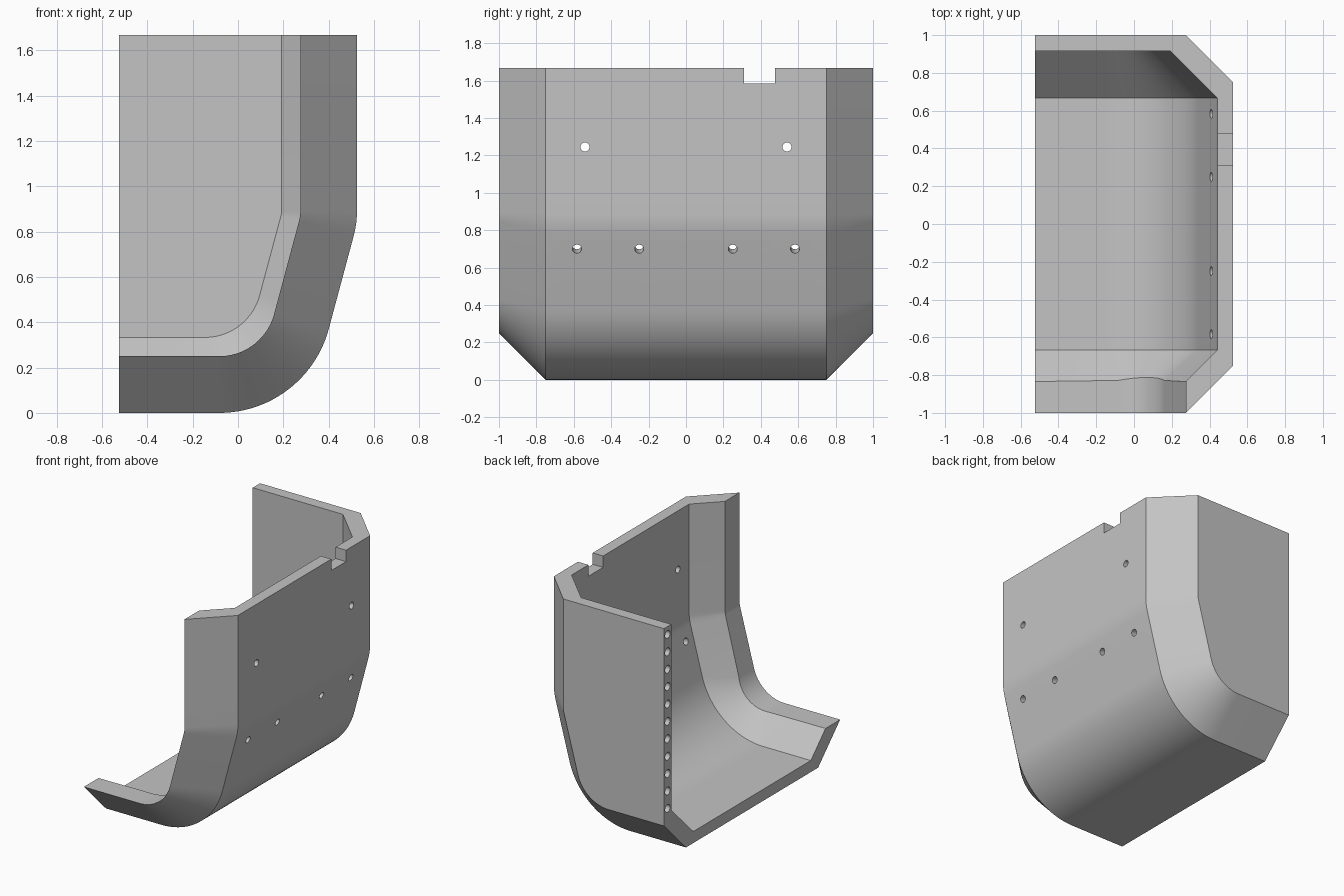
import bpy, bmesh
from math import sin, cos, atan2, radians
from mathutils import Vector, Matrix

cube = bpy.data.objects.get("Cube")
if cube:
    bpy.data.objects.remove(cube)

HALF, TOP, WALL, CHAMFER = 0.525, 1.667, 0.083, 0.25
TILT = radians(75)           # slope of the lower side panel
SLOPE = 0.291                # distance of the sloped plane from the origin
BEND = 0.42                  # radius of the upper bend
OUT_R, IN_R = 0.5, 0.583     # floor fillet radius plus offset, outside and inside


def fillet_centre(r):
    return Vector(((SLOPE - r + r * cos(TILT)) / sin(TILT), r))


def profile(offset, total):
    """Floor, fillet, slope, bend and upright, moved inward by offset."""
    c, r = fillet_centre(total), total - offset
    bx = HALF - BEND
    bend = Vector((bx, (bx * sin(TILT) - SLOPE + BEND) / cos(TILT)))
    pts = [Vector((-HALF, offset))]
    for i in range(25):
        a = TILT * i / 24
        pts.append(c + r * Vector((sin(a), -cos(a))))
    for i in range(7):
        a = TILT + radians(15) * i / 6
        pts.append(bend + (BEND - offset) * Vector((sin(a), -cos(a))))
    pts.append(Vector((HALF - offset, TOP)))
    return pts


def depth_inside(p):
    """Inward offset of a point, measured with the inner fillet."""
    v = p - fillet_centre(IN_R)
    a = min(max(atan2(v.x, -v.y), 0), TILT)
    return min(IN_R - (v.x * sin(a) - v.y * cos(a)), HALF - p.x)


# Shell: eight rails around the wall thickness, plus the filled back wall
bm = bmesh.new()


def rail(y, offset, total):
    return [bm.verts.new((p.x, y, p.y)) for p in profile(offset, total)]


inner_y = 1 - CHAMFER - WALL
rails = [rail(-1, CHAMFER, OUT_R), rail(CHAMFER - 1, 0, OUT_R),
         rail(1 - CHAMFER, 0, OUT_R), rail(1, CHAMFER, OUT_R),
         rail(1 - WALL, CHAMFER + WALL, IN_R),
         rail(inner_y, WALL, IN_R), rail(-inner_y, WALL, IN_R)]
# front rim, where the opening cuts through the inner chamfer
rails.append([bm.verts.new((p.x, WALL - inner_y - depth_inside(p), p.y))
              for p in profile(CHAMFER, OUT_R)])
for k, a in enumerate(rails):
    if k == 3:
        continue             # back wall lies between these rails
    b = rails[(k + 1) % len(rails)]
    for i in range(len(a) - 1):
        bm.faces.new((a[i], a[i + 1], b[i + 1], b[i]))
back, front = rails[3], rails[4]
back_corner = bm.verts.new((-HALF, 1, TOP))
front_corner = bm.verts.new((-HALF, 1 - WALL, TOP))
bm.faces.new(back + [back_corner])
bm.faces.new(front + [front_corner])
for end in (0, -1):
    bm.faces.new([r[end] for r in rails])
    bm.faces.new((back[end], front[end], front_corner, back_corner))
bmesh.ops.recalc_face_normals(bm, faces=bm.faces)
mesh = bpy.data.meshes.new("shell")
bm.to_mesh(mesh)
bm.free()
shell = bpy.data.objects.new("shell", mesh)
bpy.context.collection.objects.link(shell)

# Cutter: notch, screw holes and pin holes
cut = bmesh.new()


def drill(place, axis, radius, depth):
    turn = Vector(axis).to_track_quat('Z', 'Y').to_matrix().to_4x4()
    bmesh.ops.create_cone(cut, cap_ends=True, segments=24, radius1=radius,
                          radius2=radius, depth=depth,
                          matrix=Matrix.Translation(place) @ turn)


bmesh.ops.create_cube(cut, size=1, matrix=Matrix.Translation((HALF, 0.393, TOP))
                      @ Matrix.Diagonal((0.3, 0.167, 0.164, 1)))
for side in (-1, 1):
    drill((HALF, side * 0.54, 1.245), (1, 0, 0), 0.024, 0.3)
    for y in (0.25, 0.583):
        drill((0.489, side * y, 0.7), (sin(TILT), 0, -cos(TILT)), 0.024, 0.3)
for i in range(11):
    drill((-HALF, 1 - WALL / 2, 0.36 + 0.125 * i), (1, 0, 0), 0.028, 0.12)
cut_mesh = bpy.data.meshes.new("hole_cutter")
cut.to_mesh(cut_mesh)
cut.free()
cutter = bpy.data.objects.new("hole_cutter", cut_mesh)
cutter.hide_render = True
bpy.context.collection.objects.link(cutter)

mod = shell.modifiers.new("holes", 'BOOLEAN')
mod.operation = 'DIFFERENCE'
mod.solver = 'EXACT'
mod.object = cutter
bpy.ops.object.select_all(action='DESELECT')
shell.select_set(True)
bpy.context.view_layer.objects.active = shell
bpy.ops.object.modifier_apply(modifier=mod.name)
bpy.data.objects.remove(cutter)

# Plain grey finish
grey = bpy.data.materials.new("light_grey")
grey.use_nodes = True
colour = (0.55, 0.55, 0.55, 1)
grey.diffuse_color = colour
grey.node_tree.nodes["Principled BSDF"].inputs["Base Color"].default_value = colour
shell.data.materials.clear()
shell.data.materials.append(grey)
bpy.ops.object.shade_smooth_by_angle(angle=radians(25))
